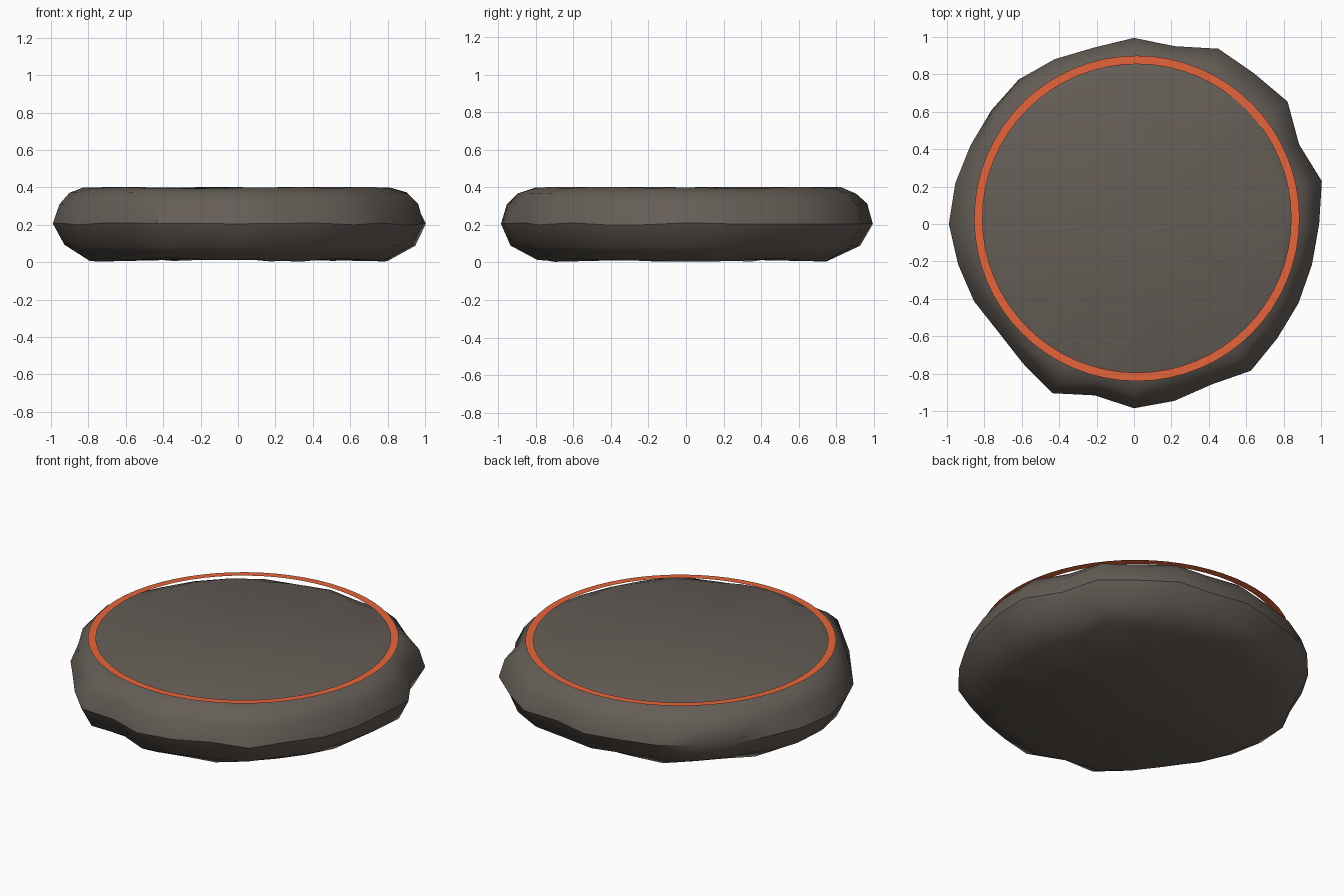
import bpy, bmesh, math, random

cube = bpy.data.objects.get("Cube")
if cube:
    bpy.data.objects.remove(cube, do_unlink=True)
random.seed(4)


def material(name, rgb):
    mat = bpy.data.materials.new(name)
    mat.use_nodes = True
    mat.diffuse_color = (*rgb, 1)
    bsdf = mat.node_tree.nodes["Principled BSDF"]
    bsdf.inputs["Base Color"].default_value = (*rgb, 1)
    bsdf.inputs["Roughness"].default_value = 0.8
    return mat


def circle_points(bm, count, centre, radius, z):
    step = math.tau / count
    return [bm.verts.new((centre[0] + radius * math.cos(i * step),
                          centre[1] + radius * math.sin(i * step), z))
            for i in range(count)]


def bridge(bm, lower, upper):
    n = len(lower)
    for i in range(n):
        j = (i + 1) % n
        bm.faces.new((lower[i], lower[j], upper[j], upper[i]))


def finish(bm, name, mat):
    mesh = bpy.data.meshes.new(name)
    bm.to_mesh(mesh)
    bm.free()
    obj = bpy.data.objects.new(name, mesh)
    bpy.context.collection.objects.link(obj)
    mesh.materials.append(mat)
    return obj


# Stone slab: an uneven outline lofted through a rounded side profile
outline = [.99, 1.03, .98, 1.05, 1.03, 1.04, .975, .995, .967, .978, .988, .975,
           .97, .98, .99, .965, .95, .927, .953, 1.004, .94, .985, .97, .953,
           1.003, .98, .976, .976]
# Each level: height, share of the outline, radius jitter, height jitter
levels = [(.015, .80, .02, .013), (.09, .94, .015, .004), (.205, 1, 0, .006),
          (.31, .962, .012, .006), (.37, .905, .015, .005), (.398, .825, .015, .004)]
bm = bmesh.new()
rings = []
for z, share, wobble, lift in levels:
    ring = circle_points(bm, len(outline), (0, 0), 1, z)
    for vert, radius in zip(ring, outline):
        scale = radius * share + random.uniform(-wobble, wobble)
        vert.co.x *= scale
        vert.co.y *= scale
        vert.co.z += random.uniform(-lift, lift)
    rings.append(ring)
for lower, upper in zip(rings, rings[1:]):
    bridge(bm, lower, upper)

# Top and bottom as shallow fans
for ring, z in ((rings[0], .02), (rings[-1], .4)):
    hub = bm.verts.new((0, 0, z))
    for i in range(len(ring)):
        bm.faces.new((hub, ring[i - 1], ring[i]))
bmesh.ops.recalc_face_normals(bm, faces=bm.faces)
slab = finish(bm, "stone_slab", material("stone", (.13, .11, .095)))
bpy.ops.object.select_all(action='DESELECT')
bpy.context.view_layer.objects.active = slab
slab.select_set(True)
bpy.ops.object.shade_smooth_by_angle(angle=math.radians(40))

# Flat marker band resting just over the slab
bm = bmesh.new()
outer = circle_points(bm, 64, (.015, .03), .87, .408)
inner = circle_points(bm, 64, (.015, .03), .825, .408)
bridge(bm, outer, inner)
finish(bm, "marker_ring", material("orange", (.78, .13, .045)))
